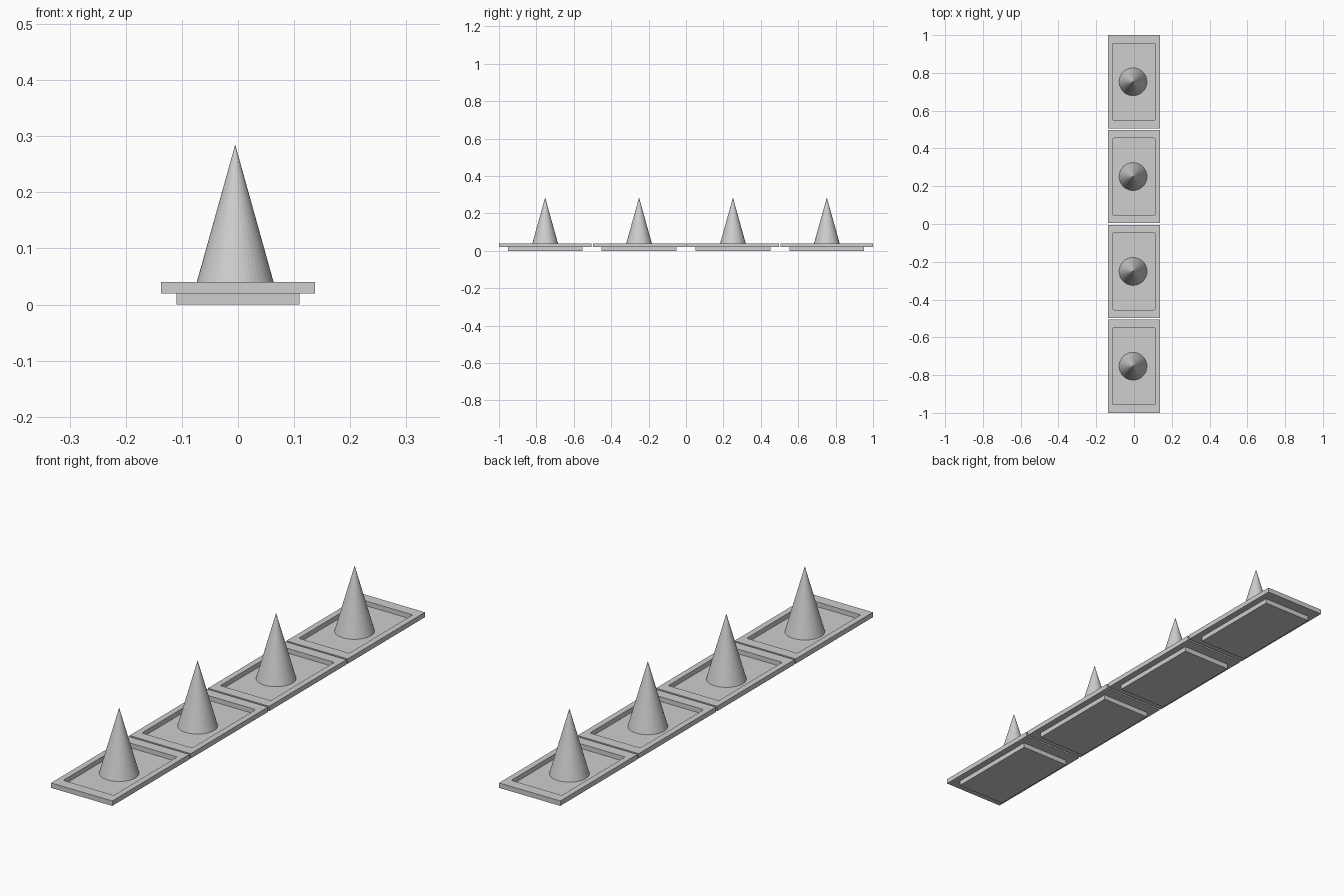
import bpy
import bmesh

cube = bpy.data.objects.get("Cube")
if cube:
    bpy.data.objects.remove(cube, do_unlink=True)

# Single material
GREY = (0.62, 0.62, 0.62, 1)
grey = bpy.data.materials.new("light_grey")
grey.use_nodes = True
grey.diffuse_color = GREY
grey.node_tree.nodes["Principled BSDF"].inputs["Base Color"].default_value = GREY

PITCH = 0.502
FLOOR = 0.02


def add_object(name, bm, location):
    bmesh.ops.recalc_face_normals(bm, faces=bm.faces)
    mesh = bpy.data.meshes.new(name)
    bm.to_mesh(mesh)
    bm.free()
    mesh.materials.append(grey)
    obj = bpy.data.objects.new(name, mesh)
    obj.location = location
    bpy.context.collection.objects.link(obj)


def tray(name, y):
    # Stacked rectangles (half width, half length, height), foot to recess floor
    profile = [(0.11, 0.2, 0), (0.11, 0.2, 0.02), (0.137, 0.247, 0.02),
               (0.137, 0.247, 0.04), (0.113, 0.203, 0.04), (0.113, 0.203, FLOOR + 0.001)]
    bm = bmesh.new()
    rings = [[bm.verts.new((sx * w, sy * d, z))
              for sx, sy in ((-1, -1), (1, -1), (1, 1), (-1, 1))]
             for w, d, z in profile]
    for low, high in zip(rings, rings[1:]):
        for i in range(4):
            j = (i + 1) % 4
            bm.faces.new((low[i], low[j], high[j], high[i]))
    bm.faces.new(rings[0])
    bm.faces.new(rings[-1])
    # Slightly rounded recess corners
    corners = [bm.edges.get(pair) for pair in zip(rings[-2], rings[-1])]
    bmesh.ops.bevel(bm, geom=corners, offset=0.006, segments=3,
                    profile=0.5, affect='EDGES')
    add_object(name, bm, (0, y, 0))


def cone(name, y):
    height = 0.285 - FLOOR
    bm = bmesh.new()
    bmesh.ops.create_cone(bm, cap_ends=True, segments=48, radius1=0.074,
                          radius2=0, depth=height)
    bmesh.ops.remove_doubles(bm, verts=bm.verts, dist=0.0001)
    add_object(name, bm, (-0.005, y, FLOOR + height / 2))


# Row of four trays, each holding a cone
for n in range(4):
    y = (n - 1.5) * PITCH
    tray(f"tray_{n + 1}", y)
    cone(f"cone_{n + 1}", y)
